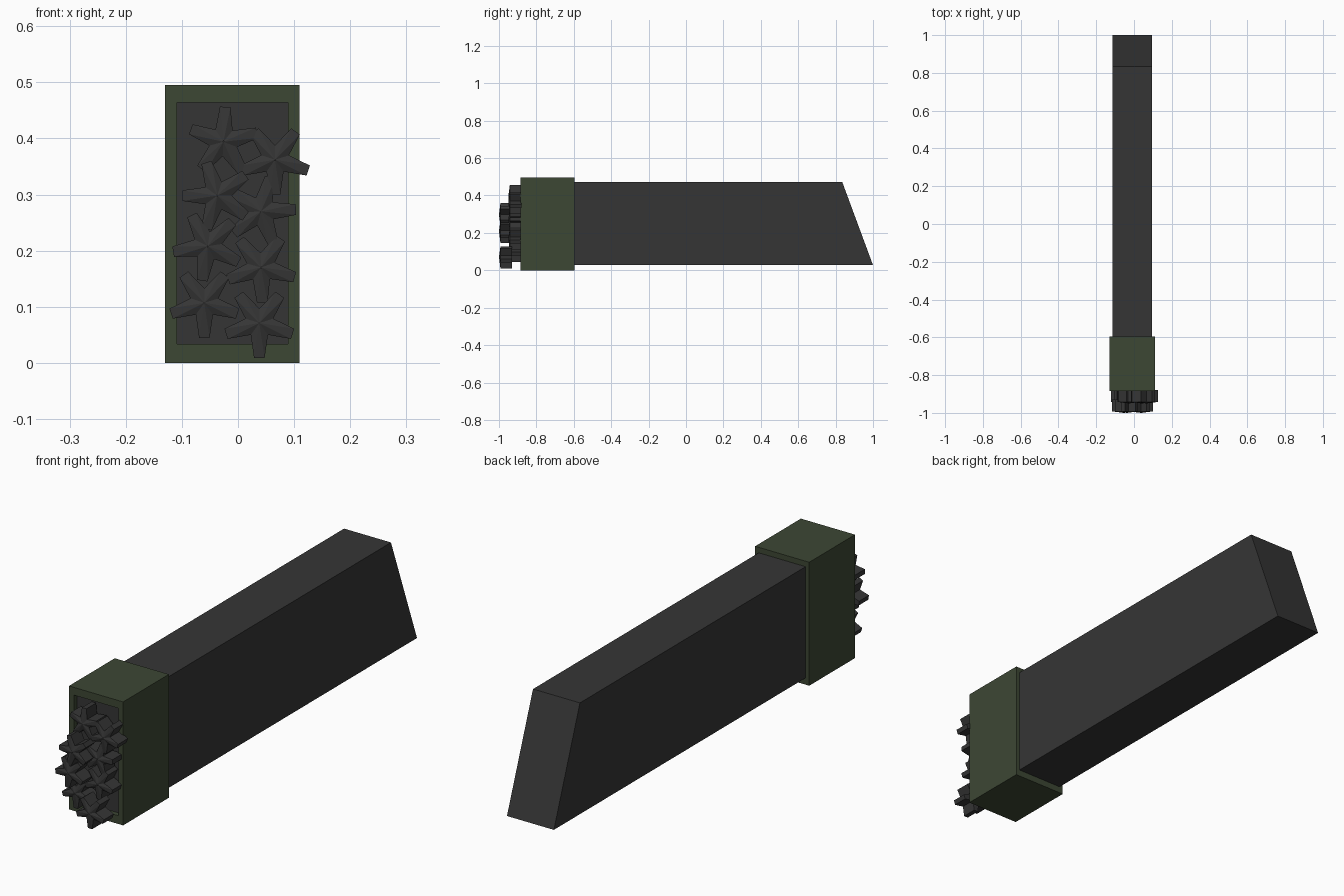
import bpy, bmesh, math

default = bpy.data.objects.get("Cube")
if default:
    bpy.data.objects.remove(default, do_unlink=True)


def material(name, rgb):
    m = bpy.data.materials.new(name)
    m.use_nodes = True
    m.diffuse_color = (*rgb, 1)
    m.node_tree.nodes["Principled BSDF"].inputs["Base Color"].default_value = (*rgb, 1)
    return m


charcoal = material("charcoal", (0.036, 0.036, 0.036))
olive = material("olive green", (0.046, 0.063, 0.034))


def finish(name, bm, *mats):
    bmesh.ops.recalc_face_normals(bm, faces=bm.faces)
    mesh = bpy.data.meshes.new(name)
    bm.to_mesh(mesh)
    bm.free()
    for m in mats:
        mesh.materials.append(m)
    obj = bpy.data.objects.new(name, mesh)
    bpy.context.collection.objects.link(obj)
    return obj


def prism(bm, profile, x0, x1):
    """Extrude a (y, z) outline from x0 to x1."""
    face = bm.faces.new([bm.verts.new((x0, y, z)) for y, z in profile])
    new = bmesh.ops.extrude_face_region(bm, geom=[face])["geom"]
    verts = [v for v in new if isinstance(v, bmesh.types.BMVert)]
    bmesh.ops.translate(bm, verts=verts, vec=(x1 - x0, 0, 0))
    bmesh.ops.recalc_face_normals(bm, faces=bm.faces)


# Long body with a slanted rear end
bm = bmesh.new()
prism(bm, [(-0.61, 0.027), (1.0, 0.027), (0.835, 0.473), (-0.61, 0.473)], -0.114, 0.094)
finish("body", bm, charcoal)

# Collar with a framed recess in its front
bm = bmesh.new()
prism(bm, [(-0.885, 0), (-0.595, 0), (-0.595, 0.495), (-0.885, 0.495)], -0.13, 0.11)
bm.normal_update()
front = min(bm.faces, key=lambda f: f.calc_center_median().y)
bmesh.ops.inset_region(bm, faces=[front], thickness=0.03)
for v in front.verts:
    v.co.z += 0.012 if v.co.z < 0.25 else -0.01
floor = bmesh.ops.extrude_discrete_faces(bm, faces=[front])["faces"][0]
bmesh.ops.translate(bm, verts=floor.verts, vec=(0, 0.02, 0))
floor.material_index = 1
finish("collar", bm, olive, charcoal)


def star(name, x, z, y, angle, depth):
    """Five blunt arms around a slightly raised centre."""
    bm = bmesh.new()
    outline = []
    for i in range(5):
        a = math.radians(angle + 72 * i)
        for r, off in ((0.063, -0.15), (0.063, 0.15), (0.026, math.radians(36))):
            outline.append((x + r * math.cos(a + off), z + r * math.sin(a + off)))
    rim = [bm.verts.new((px, y + 0.008, pz)) for px, pz in outline]
    back = [bm.verts.new((px, y + depth, pz)) for px, pz in outline]
    tip = bm.verts.new((x, y, z))
    n = len(rim)
    for i in range(n):
        j = (i + 1) % n
        bm.faces.new((rim[i], rim[j], tip))
        bm.faces.new((rim[j], rim[i], back[i], back[j]))
    bm.faces.new(back)
    finish(name, bm, charcoal)


# Two staggered layers of star teeth
FRONT, BACK = -1.0, -0.95
for i, (x, z, y, angle) in enumerate([
    (-0.026, 0.394, BACK, 87),
    (0.066, 0.362, BACK, 54),
    (-0.037, 0.298, FRONT, 36),
    (0.041, 0.270, BACK, 3),
    (-0.054, 0.208, FRONT, 45),
    (0.041, 0.170, BACK, 56),
    (-0.060, 0.107, BACK, -90),
    (0.038, 0.071, FRONT, -90),
]):
    star(f"star_tooth_{i + 1}", x, z, y, angle, 0.07)
